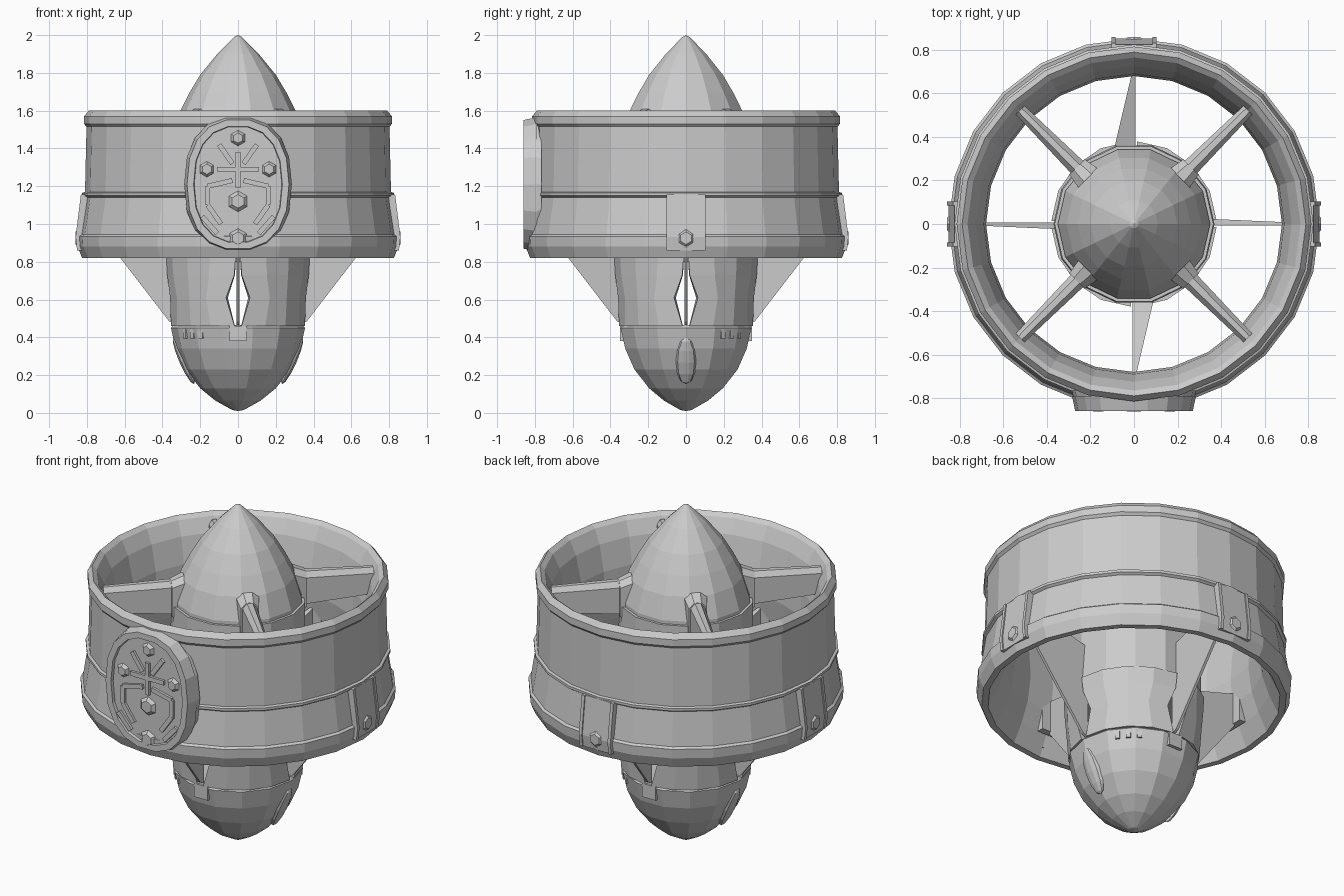
import bpy, bmesh
from math import sin, cos, pi, radians, hypot, atan2
from mathutils import Matrix

if "Cube" in bpy.data.objects:
    bpy.data.objects.remove(bpy.data.objects["Cube"])


def finish(name, bm, mat=Matrix()):
    bmesh.ops.transform(bm, matrix=mat, verts=bm.verts)
    bmesh.ops.remove_doubles(bm, verts=bm.verts, dist=1e-5)
    bmesh.ops.recalc_face_normals(bm, faces=bm.faces)
    me = bpy.data.meshes.new(name)
    bm.to_mesh(me)
    bm.free()
    ob = bpy.data.objects.new(name, me)
    bpy.context.collection.objects.link(ob)
    return ob


def rot(deg):
    return Matrix.Rotation(radians(deg), 4, 'Z')


def lathe(name, prof, n, loop=False):
    """Spin an (r, z) profile; loop closes the profile."""
    bm = bmesh.new()
    rings = []
    for i in range(n):
        a = 2 * pi * i / n
        rings.append([bm.verts.new((r * cos(a), r * sin(a), z)) for r, z in prof])
    m = len(prof)
    for i in range(n):
        A, B = rings[i], rings[(i + 1) % n]
        for j in range(m if loop else m - 1):
            k = (j + 1) % m
            bm.faces.new((A[j], B[j], B[k], A[k]))
    return finish(name, bm)


def panel(name, prof, start, n=4):
    """Quarter-turn solid from a closed (r, z, gap) profile; gap is degrees left open at each end."""
    bm = bmesh.new()
    rings = []
    for i in range(n + 1):
        ring = []
        for r, z, g in prof:
            a = radians(start + g + (90 - 2 * g) * i / n)
            ring.append(bm.verts.new((r * cos(a), r * sin(a), z)))
        rings.append(ring)
    m = len(prof)
    for A, B in zip(rings, rings[1:]):
        for j in range(m):
            k = (j + 1) % m
            bm.faces.new((A[j], B[j], B[k], A[k]))
    # end caps as a strip between outer and inner profile halves
    for R in (rings[0], rings[-1]):
        for j in range(m // 2 - 1):
            bm.faces.new((R[j], R[j + 1], R[m - 2 - j], R[m - 1 - j]))
    return finish(name, bm)


def slab(name, sec0, sec1, mat=Matrix()):
    """Solid joining two matching 3D outlines."""
    bm = bmesh.new()
    A = [bm.verts.new(p) for p in sec0]
    B = [bm.verts.new(p) for p in sec1]
    bm.faces.new(A)
    bm.faces.new(B)
    for i in range(len(A)):
        j = (i + 1) % len(A)
        bm.faces.new((A[i], A[j], B[j], B[i]))
    return finish(name, bm, mat)


def box(name, c, s, mat=Matrix()):
    bm = bmesh.new()
    bmesh.ops.create_cube(bm, size=1)
    return finish(name, bm, mat @ Matrix.Translation(c) @ Matrix.Diagonal((*s, 1)))


def bolt(name, c, r, depth, mat=Matrix()):
    """Domed six-sided bolt head pointing towards -y."""
    bm = bmesh.new()
    bmesh.ops.create_cone(bm, cap_ends=True, segments=6, radius1=r, radius2=r * 0.6, depth=depth)
    return finish(name, bm, mat @ Matrix.Translation(c) @ Matrix.Rotation(pi / 2, 4, 'X'))


# Duct ring: thin-lipped outer shell with a pinched throat
lathe("duct_ring", [(0.79, 1.60), (0.815, 1.57), (0.815, 1.53), (0.802, 1.515), (0.81, 1.17),
                    (0.825, 1.165), (0.825, 1.15), (0.81, 1.14), (0.84, 0.945), (0.853, 0.935),
                    (0.85, 0.88), (0.825, 0.82), (0.79, 0.82), (0.74, 0.93), (0.70, 1.05),
                    (0.68, 1.2), (0.69, 1.35), (0.725, 1.5), (0.765, 1.58)], 24, loop=True)

# Central hub: pointed nose, body and lower bullet
lathe("hub_nose", [(0, 2.0), (0.02, 1.99), (0.11, 1.90), (0.20, 1.79), (0.26, 1.69),
                   (0.31, 1.59), (0.35, 1.46), (0.35, 1.44)], 14)
lathe("hub_body", [(0.0, 1.44), (0.365, 1.44), (0.37, 1.1), (0.37, 0.80), (0.0, 0.80)], 14)
lathe("lower_bullet", [(0, 0.01), (0.03, 0.015), (0.12, 0.065), (0.20, 0.13), (0.28, 0.23),
                       (0.33, 0.34), (0.355, 0.45), (0.34, 0.465), (0, 0.465)], 14)

# Four curved panels bridging body and bullet, leaving leaf-shaped gaps on the axes
for k in range(4):
    panel("hub_panel", [(0.38, 0.82, 2), (0.375, 0.73, 3), (0.365, 0.61, 10), (0.355, 0.46, 3),
                        (0.31, 0.46, 3), (0.31, 0.61, 10), (0.31, 0.73, 3), (0.31, 0.82, 2)], 90 * k)

# Swept fins on the axes, joining lower hub to the duct, with pads at their tips
for k in range(4):
    skew = 0.08 if k % 2 else 0.015
    pts = [(0.33, 0.465), (0.365, 0.485), (0.70, 0.92), (0.70, 1.12), (0.36, 1.02), (0.33, 0.80)]
    offs = [0, 0, 0, 0, skew, 0]
    slab("fin", [(r, -0.008, z) for r, z in pts],
         [(r, 0.008 + o, z) for (r, z), o in zip(pts, offs)], rot(90 * k))
    box("fin_pad", (0.71, 0, 1.02), (0.04, 0.13, 0.18), rot(90 * k))

# Diagonal upper struts, tapering towards the duct
for k in range(4):
    def section(r, w, z0, z1):
        return [(r, -w, z0), (r, -w, z1 - 0.03), (r, -w * 0.4, z1),
                (r, w * 0.4, z1), (r, w, z1 - 0.03), (r, w, z0)]
    m = rot(45 + 90 * k)
    slab("strut", section(0.30, 0.042, 1.39, 1.58), section(0.74, 0.028, 1.42, 1.57), m)
    slab("strut_root", section(0.30, 0.062, 1.37, 1.61), section(0.37, 0.05, 1.38, 1.58), m)

# Clamps on right, back and left sides
for a in (90, 180, 270):
    m = rot(a)
    side = [(-0.845, 0.86), (-0.853, 0.93), (-0.825, 1.155), (-0.78, 1.155), (-0.78, 0.86)]
    slab("clamp", [(-0.10, y, z) for y, z in side], [(0.10, y, z) for y, z in side], m)
    for s in (-1, 1):
        slab("clamp_edge", [(s * 0.085, y - 0.007, z) for y, z in side],
             [(s * 0.104, y - 0.007, z) for y, z in side], m)
    bolt("clamp_bolt", (0, -0.850, 0.925), 0.055, 0.02, m)

# Oblong front plate: backing and raised rim
ZC = 1.21


def oblong(w, h, y, n=18):
    out = []
    for i in range(n):
        c, s = cos(2 * pi * i / n), sin(2 * pi * i / n)
        sq = lambda v: abs(v) ** 0.85 * (1 if v > 0 else -1)
        out.append((w * sq(c), y, ZC + h * sq(s)))
    return out


slab("plate_back", oblong(0.285, 0.345, -0.765), oblong(0.27, 0.345, -0.843))
bm = bmesh.new()
loops = [[bm.verts.new(p) for p in oblong(w, h, y)]
         for w, h, y in ((0.285, 0.36, -0.79), (0.27, 0.345, -0.86),
                         (0.235, 0.31, -0.86), (0.23, 0.305, -0.835))]
for A, B in zip(loops, loops[1:] + loops[:1]):
    for i in range(len(A)):
        j = (i + 1) % len(A)
        bm.faces.new((A[i], A[j], B[j], B[i]))
finish("plate_rim", bm)

# Plate relief: bolts and simple mirrored ribs
for x, z, r in ((0, 1.455, 0.045), (0.165, 1.29, 0.045), (-0.165, 1.29, 0.045),
                (0, 1.12, 0.06), (0, 0.925, 0.055)):
    bolt("plate_bolt", (x, -0.85, z), r, 0.022)


def rib(p, q):
    d = hypot(q[0] - p[0], q[1] - p[1])
    ang = atan2(q[1] - p[1], q[0] - p[0])
    m = Matrix.Translation(((p[0] + q[0]) / 2, -0.846, (p[1] + q[1]) / 2)) @ Matrix.Rotation(-ang, 4, 'Y')
    box("plate_rib", (0, 0, 0), (d, 0.024, 0.026), m)


rib((0, 1.19), (0, 1.38))
for s in (-1, 1):
    for p, q in (((0.03, 1.32), (0.10, 1.42)), ((0.01, 1.29), (0.11, 1.29)),
                 ((0.03, 1.23), (0.16, 1.20)), ((0.16, 1.20), (0.16, 1.10)),
                 ((0.16, 1.10), (0.09, 1.0)), ((0.19, 1.04), (0.11, 0.95))):
        rib((s * p[0], p[1]), (s * q[0], q[1]))

# Bullet details: oval side lenses, front and back latches, small vents
for s in (0, 180):
    bm = bmesh.new()
    bmesh.ops.create_uvsphere(bm, u_segments=10, v_segments=6, radius=1)
    finish("bullet_lens", bm, rot(s) @ Matrix.Translation((0.287, 0, 0.275)) @
           Matrix.Rotation(radians(24), 4, 'Y') @ Matrix.Diagonal((0.025, 0.055, 0.135, 1)))
    box("bullet_latch", (0, -0.325, 0.42), (0.09, 0.05, 0.08), rot(s))
for a in (35, 45, 55, 215, 225, 235):
    box("bullet_vent", (0.332, 0, 0.42), (0.03, 0.025, 0.05), rot(a))
